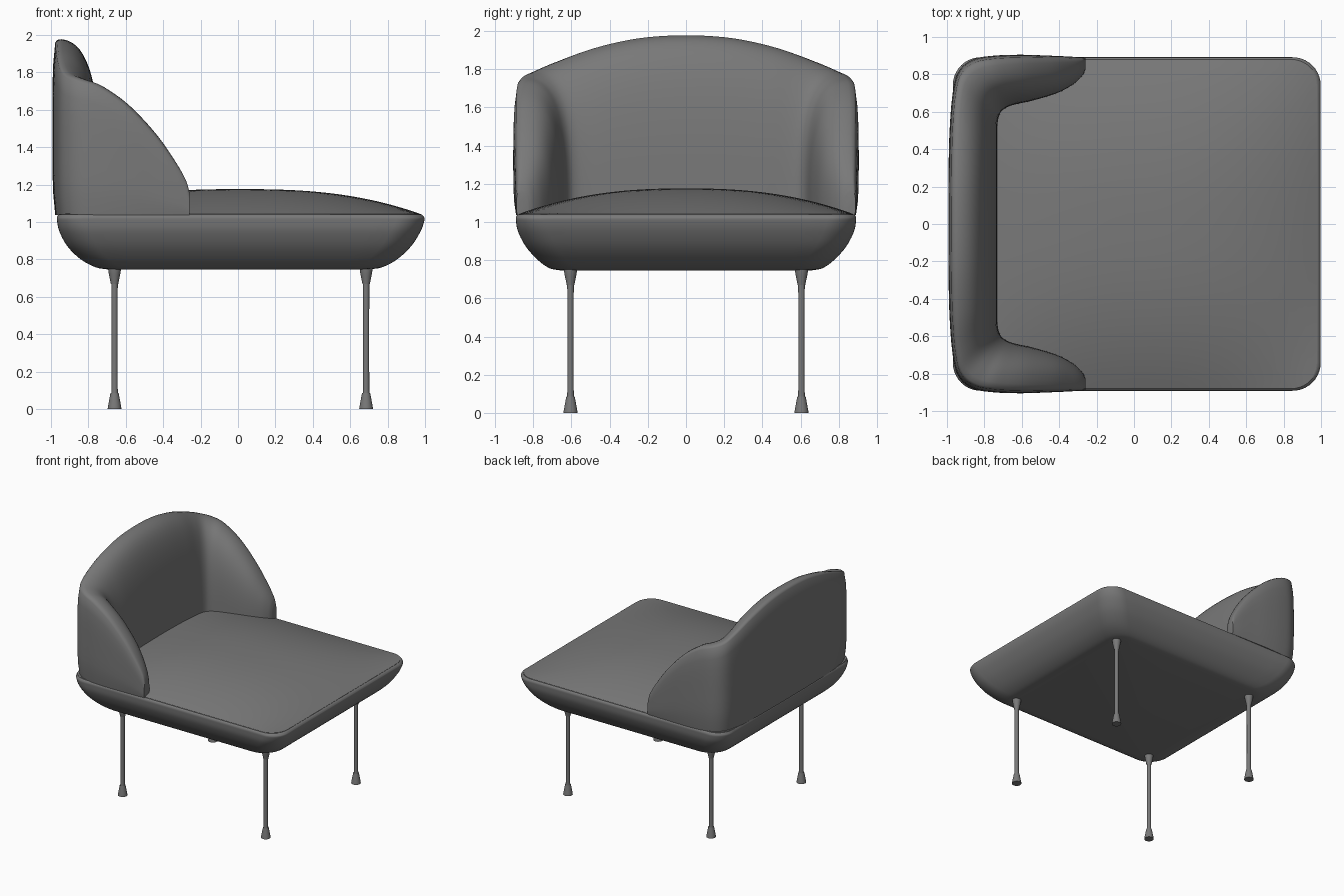
import bpy, math

if "Cube" in bpy.data.objects:
    bpy.data.objects.remove(bpy.data.objects["Cube"])

dark = bpy.data.materials.new("dark_grey")
dark.diffuse_color = (0.19, 0.19, 0.19, 1)
dark.use_nodes = True
dark.node_tree.nodes["Principled BSDF"].inputs["Base Color"].default_value = dark.diffuse_color


def make(name, verts, faces, angle=40):
    me = bpy.data.meshes.new(name)
    me.from_pydata(verts, [], faces)
    me.materials.append(dark)
    ob = bpy.data.objects.new(name, me)
    bpy.context.collection.objects.link(ob)
    bpy.ops.object.select_all(action='DESELECT')
    ob.select_set(True)
    bpy.context.view_layer.objects.active = ob
    bpy.ops.object.mode_set(mode='EDIT')
    bpy.ops.mesh.select_all(action='SELECT')
    bpy.ops.mesh.normals_make_consistent(inside=False)
    bpy.ops.object.mode_set(mode='OBJECT')
    bpy.ops.object.shade_smooth_by_angle(angle=math.radians(angle))
    return ob


def loft(name, rings, angle=40):
    # Skin equal-length closed rings and cap both ends
    n = len(rings[0])
    verts = [p for r in rings for p in r]
    faces = [(i * n + j, i * n + (j + 1) % n, (i + 1) * n + (j + 1) % n, (i + 1) * n + j)
             for i in range(len(rings) - 1) for j in range(n)]
    faces.append(tuple(range(n))[::-1])
    faces.append(tuple(range(len(verts) - n, len(verts))))
    return make(name, verts, faces, angle)


def smooth(keys, steps=5):
    # Catmull-Rom through tuples of any size
    pts = [tuple(2 * a - b for a, b in zip(keys[0], keys[1]))] + list(keys)
    pts.append(tuple(2 * a - b for a, b in zip(keys[-1], keys[-2])))
    out = []
    for i in range(1, len(pts) - 2):
        for k in range(steps):
            t = k / steps
            out.append(tuple(0.5 * (2 * b + (c - a) * t + (2 * a - 5 * b + 4 * c - d) * t * t
                                    + (3 * b - a - 3 * c + d) * t ** 3)
                             for a, b, c, d in zip(*pts[i - 1:i + 3])))
    return out + [tuple(keys[-1])]


def rounded_rect(x0, x1, hy, r, arc=10, side=14):
    # Outline with evenly split straight sides
    cs = [(x1 - r, hy - r), (x0 + r, hy - r), (x0 + r, r - hy), (x1 - r, r - hy)]
    corner = [[(cx + r * math.cos(math.pi / 2 * (q + k / arc)),
                cy + r * math.sin(math.pi / 2 * (q + k / arc))) for k in range(arc + 1)]
              for q, (cx, cy) in enumerate(cs)]
    out = []
    for q in range(4):
        out += corner[q]
        a, b = corner[q][-1], corner[(q + 1) % 4][0]
        out += [(a[0] + (b[0] - a[0]) * k / side, a[1] + (b[1] - a[1]) * k / side)
                for k in range(1, side)]
    return out


# Seat shell: z, back x, front x, half width, corner radius
shell = smooth([(0.747, -0.70, 0.70, 0.66, 0.12), (0.758, -0.76, 0.77, 0.715, 0.14),
                (0.80, -0.84, 0.85, 0.775, 0.15), (0.87, -0.912, 0.925, 0.838, 0.16),
                (0.95, -0.955, 0.976, 0.88, 0.16), (1.01, -0.968, 0.997, 0.891, 0.15),
                (1.03, -0.966, 0.993, 0.889, 0.15), (1.04, -0.96, 0.982, 0.88, 0.14)])
loft("seat_shell", [[(x, y, z) for x, y in rounded_rect(a, b, h, r)]
                    for z, a, b, h, r in shell])

# Domed seat cushion
rim = rounded_rect(-0.957, 0.978, 0.876, 0.14)
cx, hx, hy = 0.0105, 0.9675, 0.876


def dome(x, y):
    u, v = abs(x - cx) / hx, abs(y) / hy
    return 1.042 + 0.134 * max(0, 1 - u ** 2.6) * max(0, 1 - v ** 2.4)


rings = [[(x, y, 1.03) for x, y in rim]]
for i in range(24):
    s = 1 - i / 24.2
    rings.append([(cx + (x - cx) * s, y * s, dome(cx + (x - cx) * s, y * s)) for x, y in rim])
loft("seat_cushion", rings)

# Wraparound backrest: outer x, y, top height, inner x, y (half, then mirrored)
half = [(-0.993, 0.0, 1.98, -0.73, 0.0), (-0.992, 0.25, 1.965, -0.73, 0.22),
        (-0.986, 0.5, 1.912, -0.73, 0.41), (-0.968, 0.71, 1.84, -0.73, 0.52),
        (-0.935, 0.82, 1.795, -0.722, 0.575), (-0.86, 0.88, 1.767, -0.70, 0.61),
        (-0.75, 0.90, 1.73, -0.65, 0.635), (-0.6, 0.905, 1.63, -0.54, 0.66),
        (-0.45, 0.90, 1.475, -0.41, 0.70), (-0.34, 0.895, 1.325, -0.32, 0.75),
        (-0.28, 0.89, 1.225, -0.275, 0.795), (-0.26, 0.888, 1.16, -0.26, 0.825)]
keys = [(a, -b, h, c, -d) for a, b, h, c, d in half[:0:-1]] + half
rings = []
for ox, oy, h, ix, iy in smooth(keys):
    base = 1.037
    ring = []

    def put(p, z):
        ring.append((ox + (ix - ox) * p, oy + (iy - oy) * p, z))
    # outer wall with a slight bulge
    for k in range(9):
        t = k / 8
        put(0.06 * (2 * t - 1) ** 4, base + (h - 0.02 - base) * t)
    # crown rolling over into the inner face
    put(0.10, h - 0.006)
    for k in range(1, 19):
        w = math.pi / 2 * k / 18
        p, q = math.sin(w) ** (2 / 3), max(0, math.cos(w)) ** (2 / 3)
        if p > 0.14:
            put(p, base + (h - base) * q)
    rings.append(ring)
loft("backrest", rings, 50)

# Four turned legs with flared foot and head
profile = smooth([(0.037, 0.0), (0.034, 0.02), (0.022, 0.085), (0.017, 0.11),
                  (0.017, 0.64), (0.020, 0.67), (0.032, 0.73), (0.035, 0.76)], 3)
for end, lx in (("back", -0.66), ("front", 0.685)):
    for side, ly in (("left", -0.605), ("right", 0.605)):
        loft(f"{end}_{side}_leg",
             [[(lx + r * math.cos(k * math.pi / 12), ly + r * math.sin(k * math.pi / 12), z)
               for k in range(24)] for r, z in profile])
